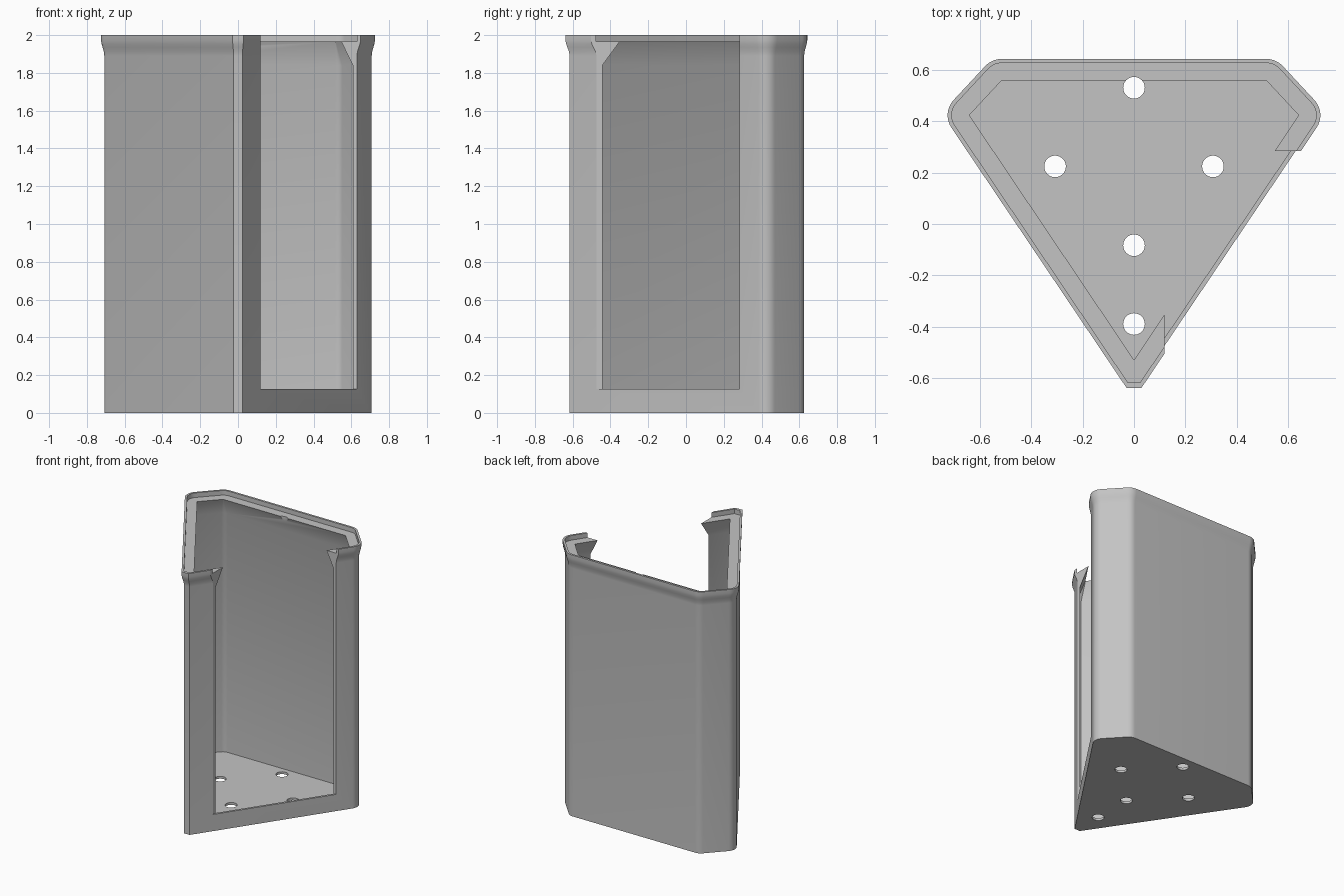
import bpy, bmesh, math
from mathutils import Matrix

cube = bpy.data.objects.get("Cube")
if cube:
    bpy.data.objects.remove(cube, do_unlink=True)

grey = bpy.data.materials.new("plain grey")
grey.use_nodes = True
colour = (0.55, 0.55, 0.55, 1)
grey.diffuse_color = colour
grey.node_tree.nodes["Principled BSDF"].inputs["Base Color"].default_value = colour

SIDE_ANGLE, CORNER_ANGLE, BACK_ANGLE = -34.1, 43.5, 90
ARC_STEPS = 8


def arc(cx, cy, radius, start, end):
    angles = [math.radians(start + (end - start) * i / ARC_STEPS) for i in range(ARC_STEPS + 1)]
    return [(cx + radius * math.cos(a), cy + radius * math.sin(a)) for a in angles]


def outline(d):
    """Rounded kite outline, grown outward by d from the lip opening."""
    tip_y = -0.525 - 1.3 * d
    tip_x = (0.294 + d + 0.56 * tip_y) / 0.828
    half = [(tip_x, tip_y)]
    half += arc(0.638, 0.423, d, SIDE_ANGLE, CORNER_ANGLE)
    half += arc(0.515, 0.555, d, CORNER_ANGLE, BACK_ANGLE)
    return half + [(-x, y) for x, y in reversed(half)]


def to_object(name, bm):
    bmesh.ops.recalc_face_normals(bm, faces=bm.faces)
    mesh = bpy.data.meshes.new(name)
    bm.to_mesh(mesh)
    bm.free()
    obj = bpy.data.objects.new(name, mesh)
    bpy.context.collection.objects.link(obj)
    mesh.materials.append(grey)
    return obj


# Container: (growth, height) section from the outer base, over the rim, to the inner floor
section = [(0.07, 0), (0.07, 1.89), (0.073, 1.913), (0.079, 1.935), (0.084, 1.953),
           (0.087, 1.972), (0.087, 2), (0.071, 2), (0.071, 1.965), (0.002, 1.965),
           (0.053, 1.84), (0.053, 0.018)]
bm = bmesh.new()
rings = [[bm.verts.new((x, y, z)) for x, y in outline(d)] for d, z in section]
for low, high in zip(rings, rings[1:]):
    for i in range(len(low)):
        j = (i + 1) % len(low)
        bm.faces.new((low[i], low[j], high[j], high[i]))
bm.faces.new(rings[0])
bm.faces.new(rings[-1])
container = to_object("container", bm)

# Cutter for the side opening
bm = bmesh.new()
bmesh.ops.create_cube(bm, size=1)
x0, x1, y0, y1, z0, z1 = 0.119, 1, -1, 0.284, 0.127, 2.5
bmesh.ops.transform(bm, verts=bm.verts, matrix=Matrix.Translation(
    ((x0 + x1) / 2, (y0 + y1) / 2, (z0 + z1) / 2)) @ Matrix.Diagonal((x1 - x0, y1 - y0, z1 - z0, 1)))
cutters = [to_object("opening_cutter", bm)]

# Cutters for the drain holes, the rear one also notching the lip
bm = bmesh.new()
for x, y in [(0, 0.53), (-0.307, 0.224), (0.307, 0.224), (0, -0.083), (0, -0.389)]:
    bmesh.ops.create_cone(bm, cap_ends=True, segments=32, radius1=0.042, radius2=0.042,
                          depth=3, matrix=Matrix.Translation((x, y, 1)))
cutters.append(to_object("hole_cutter", bm))

bpy.ops.object.select_all(action="DESELECT")
bpy.context.view_layer.objects.active = container
container.select_set(True)
for cutter in cutters:
    cutter.hide_render = True
    cut = container.modifiers.new("cut", "BOOLEAN")
    cut.operation = "DIFFERENCE"
    cut.solver = "EXACT"
    cut.object = cutter
    bpy.ops.object.modifier_apply(modifier=cut.name)
for cutter in cutters:
    bpy.data.objects.remove(cutter, do_unlink=True)

bpy.ops.object.shade_smooth_by_angle(angle=math.radians(30))
